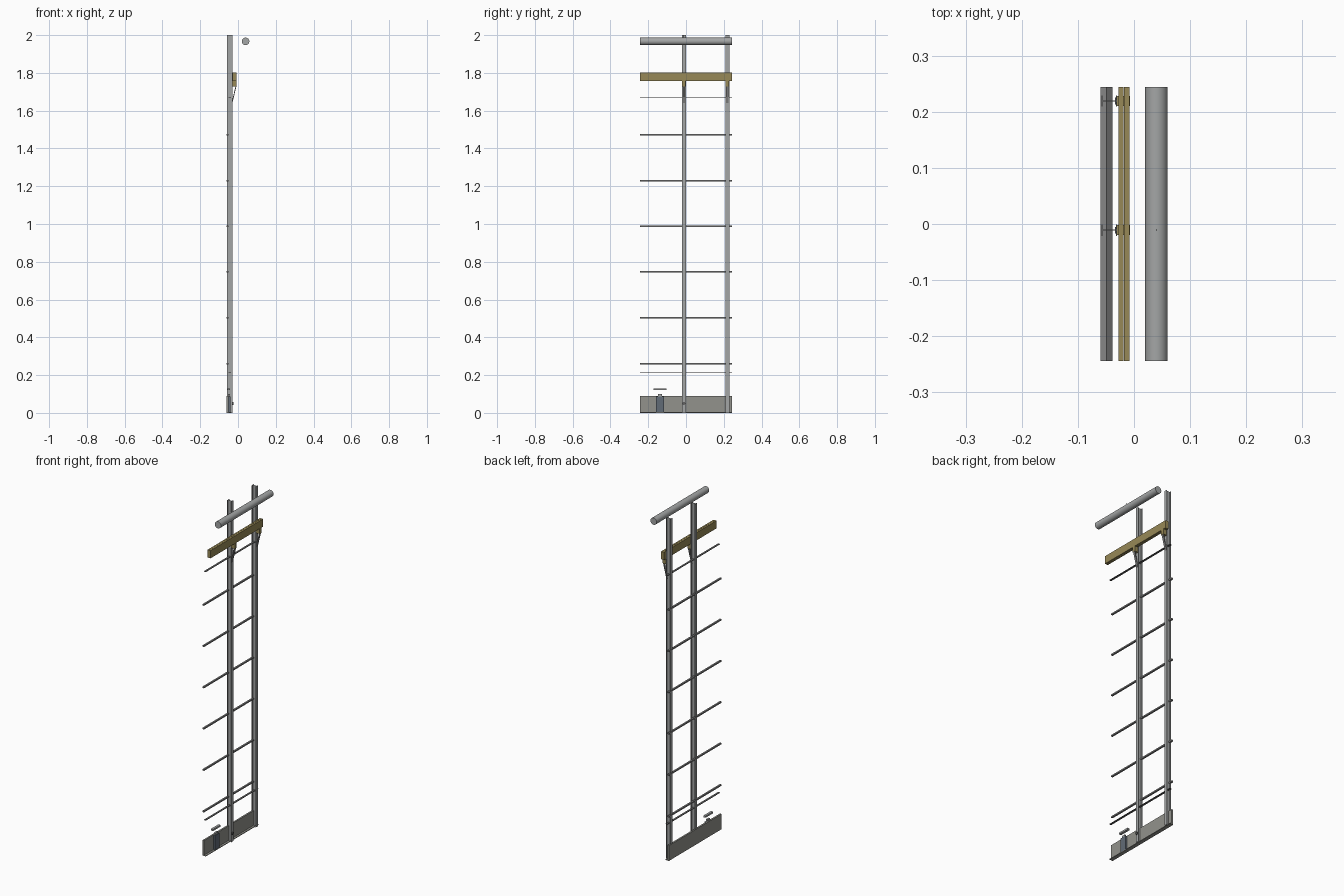
import bpy, math

if "Cube" in bpy.data.objects:
    bpy.data.objects.remove(bpy.data.objects["Cube"])


def material(name, r, g, b):
    m = bpy.data.materials.new(name)
    m.diffuse_color = (r, g, b, 1)
    m.use_nodes = True
    m.node_tree.nodes["Principled BSDF"].inputs["Base Color"].default_value = m.diffuse_color
    return m


brown = material("ochre", 0.31, 0.25, 0.095)
slate = material("slate", 0.12, 0.145, 0.18)
steel = material("steel", 0.37, 0.38, 0.38)
panel_grey = material("panel_grey", 0.29, 0.29, 0.265)
rail_grey = material("rail_grey", 0.24, 0.24, 0.24)
dark = material("dark_grey", 0.12, 0.12, 0.12)


def extrude(name, pts, to3d, a, b, mat):
    """Closed prism: 2D profile swept from a to b."""
    n = len(pts)
    verts = [to3d(p, a) for p in pts] + [to3d(p, b) for p in pts]
    faces = [list(range(n)), list(range(n, 2 * n))]
    faces += [[i, (i + 1) % n, n + (i + 1) % n, n + i] for i in range(n)]
    me = bpy.data.meshes.new(name)
    me.from_pydata(verts, [], faces)
    ob = bpy.data.objects.new(name, me)
    bpy.context.collection.objects.link(ob)
    bpy.context.view_layer.objects.active = ob
    bpy.ops.object.select_all(action='DESELECT')
    ob.select_set(True)
    bpy.ops.object.mode_set(mode='EDIT')
    bpy.ops.mesh.select_all(action='SELECT')
    bpy.ops.mesh.normals_make_consistent(inside=False)
    bpy.ops.object.mode_set(mode='OBJECT')
    me.materials.append(mat)
    return ob


def along_z(p, t):
    return (p[0], p[1], t)


def along_y(p, t):
    return (p[0], t, p[1])


def box(name, x, y, z, mat):
    return extrude(name, [(x[0], y[0]), (x[1], y[0]), (x[1], y[1]), (x[0], y[1])],
                   along_z, z[0], z[1], mat)


def cylinder(name, r, depth, loc, mat, rot=(0, 0, 0), sides=32):
    bpy.ops.mesh.primitive_cylinder_add(vertices=sides, radius=r, depth=depth,
                                        location=loc, rotation=rot)
    ob = bpy.context.object
    ob.name = name
    ob.data.materials.append(mat)
    bpy.ops.object.shade_smooth_by_angle()
    return ob


def i_section(x0, x1, yc, half, flange, web):
    return [(x0, yc - half), (x0 + flange, yc - half), (x0 + flange, yc - web),
            (x1 - flange, yc - web), (x1 - flange, yc - half), (x1, yc - half),
            (x1, yc + half), (x1 - flange, yc + half), (x1 - flange, yc + web),
            (x0 + flange, yc + web), (x0 + flange, yc + half), (x0, yc + half)]


L = 0.244
POSTS = (-0.011, 0.219)

# Upright I-section posts with beam brackets
for i, y in enumerate(POSTS):
    extrude(f"post_{i}", i_section(-0.058, -0.030, y, 0.010, 0.002, 0.001),
            along_z, 0, 2, steel)
    box(f"bracket_seat_{i}", (-0.031, -0.007), (y - 0.009, y + 0.009), (1.728, 1.758), brown)
    extrude(f"bracket_brace_{i}",
            [(-0.034, 1.64), (-0.030, 1.64), (-0.008, 1.73), (-0.013, 1.73)],
            along_y, y - 0.006, y + 0.006, rail_grey)

# Twin beam with a narrow gap
for i, x in enumerate((-0.028, -0.0175)):
    box(f"beam_{i}", (x, x + 0.0095), (-L, L), (1.758, 1.803), brown)

# Horizontal rails behind the posts
for i, z in enumerate((0.259, 0.503, 0.746, 0.988, 1.230, 1.472)):
    box(f"rail_{i}", (-0.060, -0.050), (-L, L), (z - 0.004, z + 0.004), rail_grey)

# Thin tie strips
for i, z in enumerate((0.212, 1.671)):
    box(f"tie_strip_{i}", (-0.050, -0.038), (-L, L), (z - 0.0015, z + 0.0015), dark)

# Base panel with a bottom lip
extrude("base_panel", [(-0.060, 0), (-0.038, 0), (-0.038, 0.004), (-0.050, 0.004),
                       (-0.050, 0.09), (-0.060, 0.09)], along_y, -L, L, panel_grey)

# Short stub, its cap and the flat plate above
box("stub", (-0.050, -0.040), (-0.158, -0.116), (0, 0.088), slate)
box("stub_cap", (-0.053, -0.043), (-0.148, -0.126), (0.088, 0.10), steel)
box("stub_plate", (-0.056, -0.042), (-0.171, -0.102), (0.120, 0.130), steel)

# Post fixing bolt
cylinder("bolt", 0.008, 0.006, (-0.027, POSTS[0], 0.05), dark, (0, math.pi / 2, 0), 12)

# Round bar and its hanger wire
cylinder("round_bar", 0.02, 2 * L, (0.04, 0, 1.967), steel, (math.pi / 2, 0, 0))
cylinder("hanger_wire", 0.001, 0.02, (0.04, POSTS[0], 1.99), dark, sides=8)
